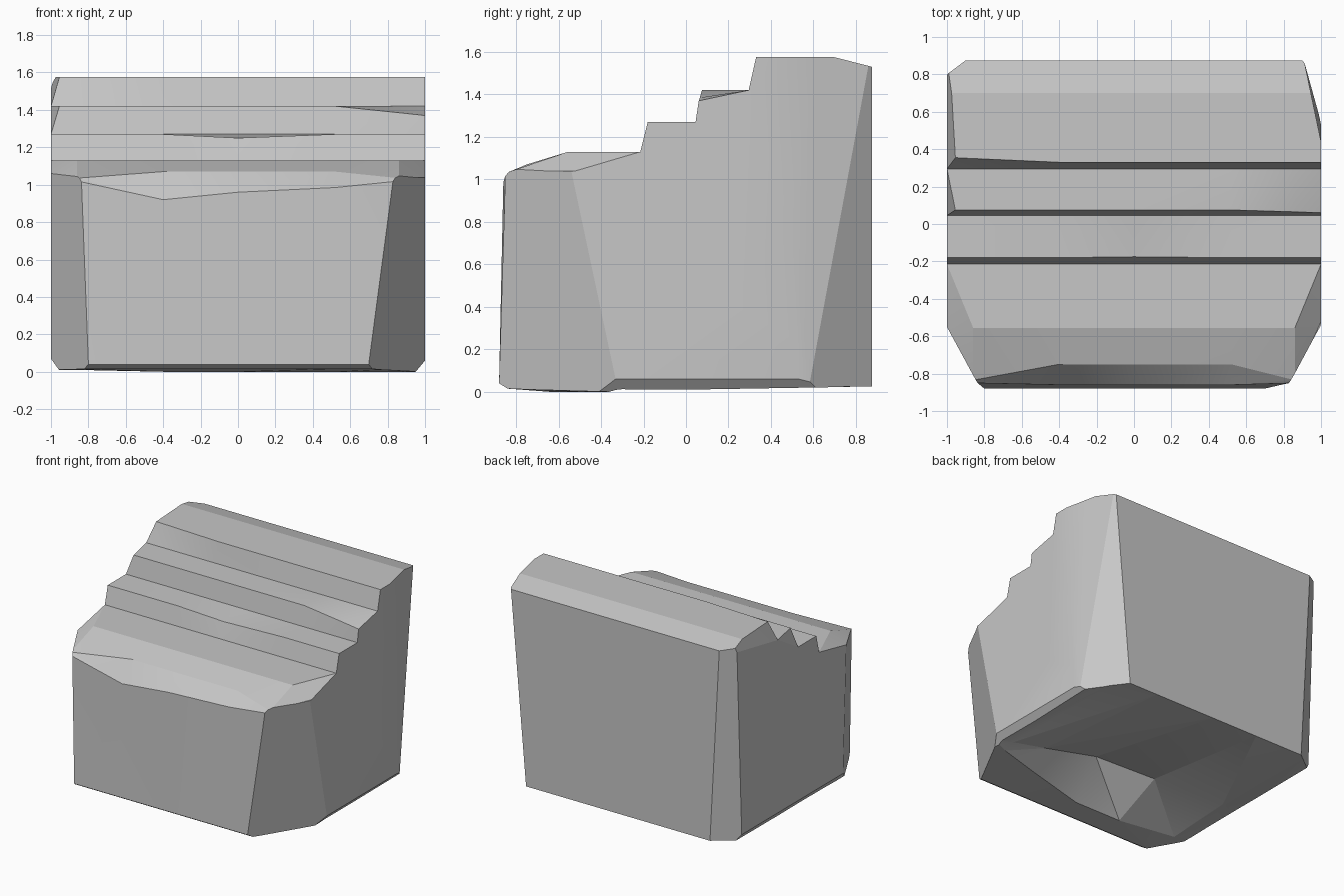
import bpy
import bmesh
from math import radians
from mathutils import Vector

cube = bpy.data.objects.get("Cube")
if cube:
    bpy.data.objects.remove(cube)

# Single stone colour
stone = bpy.data.materials.new("grey stone")
stone.use_nodes = True
grey = (0.57, 0.57, 0.57, 1)
stone.diffuse_color = grey
stone.node_tree.nodes["Principled BSDF"].inputs["Base Color"].default_value = grey

# Stepped profile: name -> (y, z, left end x)
profile = {
    "front_foot": (-0.88, 0.04, -1),
    "front_wall": (-0.86, 0.96, -1),
    "lip": (-0.75, 1.07, -1),
    "tread_edge": (-0.555, 1.13, -1),
    "riser_1": (-0.215, 1.13, -1),
    "nose_1": (-0.18, 1.27, -1),
    "riser_2": (0.045, 1.27, -1),
    "nose_2": (0.075, 1.42, -0.955),
    "riser_3": (0.295, 1.42, -1),
    "nose_3": (0.33, 1.575, -0.955),
    "crown": (0.7, 1.575, -0.975),
    "back_top": (0.875, 1.53, -1),
    "back_foot": (0.875, 0.025, -1),
    "hollow": (-0.42, 0.28, -1),
    "underside": (-0.64, 0.0, -1),
    "toe": (-0.84, 0.015, -1),
}
columns = [-1, -0.86, -0.4, 0, 0.52, 0.86, 1]

# Chipped points: (row, column) -> (y, z)
chips = {
    ("front_wall", 2): (-0.86, 0.92),
    ("front_wall", 4): (-0.86, 0.985),
    ("nose_1", 3): (-0.175, 1.25),
    ("nose_2", 5): (0.065, 1.385),
    ("nose_2", 6): (0.06, 1.37),
    ("nose_3", 0): (0.355, 1.575),
    ("nose_3", 1): (0.35, 1.575),
    ("tread_edge", 0): (-0.55, 1.06),
    ("tread_edge", 6): (-0.52, 1.04),
    # Hollow beneath, rising to one point
    ("hollow", 0): (0.0, 0.015),
    ("hollow", 1): (-0.04, 0.04),
    ("hollow", 2): (-0.25, 0.17),
    ("hollow", 4): (-0.36, 0.13),
    ("hollow", 5): (-0.31, 0.03),
    ("hollow", 6): (-0.3, 0.005),
    ("underside", 0): (-0.43, 0.01),
    ("underside", 1): (-0.58, 0.01),
    ("underside", 4): (-0.5, 0.0),
    ("underside", 5): (-0.4, 0.0),
    ("underside", 6): (-0.34, 0.0),
}
for c in (0, 1, 5, 6):
    chips["lip", c] = (-0.835, 1.035)
    chips["front_wall", c] = (-0.85, 1.02)

bm = bmesh.new()
rows = {}
for name, (y, z, left) in profile.items():
    rows[name] = []
    for c, x in enumerate(columns):
        py, pz = chips.get((name, c), (y, z))
        rows[name].append(bm.verts.new((left if c == 0 else x, py, pz)))
grid = list(rows.values())

# Long faces, split so that the two outer halves mirror each other
for a, b in zip(grid, grid[1:] + grid[:1]):
    for c in range(len(columns) - 1):
        quad = [a[c], a[c + 1], b[c + 1], b[c]]
        bm.faces.new(quad if c >= 3 else quad[1:] + quad[:1])

# Side walls: small caps on the worn noses, the rest fans out from one point
caps = [("riser_2", "nose_2", "riser_3"),
        ("riser_3", "nose_3", "crown", "back_top")]
outline = [n for n in rows if n not in ("nose_2", "nose_3", "crown")]
for end in (0, -1):
    hub = bm.verts.new((columns[end], 0.25, 0.4))
    for cap in caps:
        bm.faces.new([rows[n][end] for n in cap])
    for m, n in zip(outline, outline[1:] + outline[:1]):
        bm.faces.new((rows[m][end], rows[n][end], hub))
bmesh.ops.triangulate(bm, faces=bm.faces[:], quad_method="FIXED")
bmesh.ops.recalc_face_normals(bm, faces=bm.faces[:])


def slice_off(p, q, r):
    """Cut away the part outside the plane through three points and cap it."""
    p, q, r = Vector(p), Vector(q), Vector(r)
    normal = (q - p).cross(r - p).normalized()
    if normal.dot(Vector((0, 0, 0.6)) - p) > 0:
        normal.negate()
    bmesh.ops.bisect_plane(bm, geom=bm.verts[:] + bm.edges[:] + bm.faces[:],
                           dist=0.0001, plane_co=p, plane_no=normal, clear_outer=True)
    bmesh.ops.holes_fill(bm, edges=[e for e in bm.edges if e.is_boundary], sides=0)


# Front corners, the right one widening towards the ground
slice_off((0.83, -0.85, 1.03), (0.7, -0.88, 0.05), (1, -0.54, 1.04))
slice_off((-0.84, -0.845, 1.03), (-0.8, -0.88, 0.05), (-1, -0.55, 1.05))
# Gentle taper, then back corners that lean in towards the ground
slice_off((1, 0.45, 1.42), (1, 0.53, 0.06), (0.95, 0.73, 0.7))
slice_off((0.9, 0.875, 1.53), (0.77, 0.875, 0.03), (1, 0.57, 0.06))
slice_off((-0.9, 0.875, 1.53), (-0.82, 0.875, 0.03), (-1, 0.74, 0.06))
# Worn lower edges
slice_off((1, 0, 0.06), (1, 0.5, 0.06), (0.95, 0, 0))
slice_off((-1, 0, 0.07), (-1, 0.5, 0.07), (-0.95, 0, 0))

bmesh.ops.remove_doubles(bm, verts=bm.verts[:], dist=0.001)
bmesh.ops.recalc_face_normals(bm, faces=bm.faces[:])

mesh = bpy.data.meshes.new("stepped_rock")
bm.to_mesh(mesh)
bm.free()
mesh.materials.append(stone)
rock = bpy.data.objects.new("stepped_rock", mesh)
bpy.context.collection.objects.link(rock)

# Soft shading over gentle facets, crisp at the ledges
bpy.ops.object.select_all(action="DESELECT")
rock.select_set(True)
bpy.context.view_layer.objects.active = rock
bpy.ops.object.shade_smooth_by_angle(angle=radians(12))
